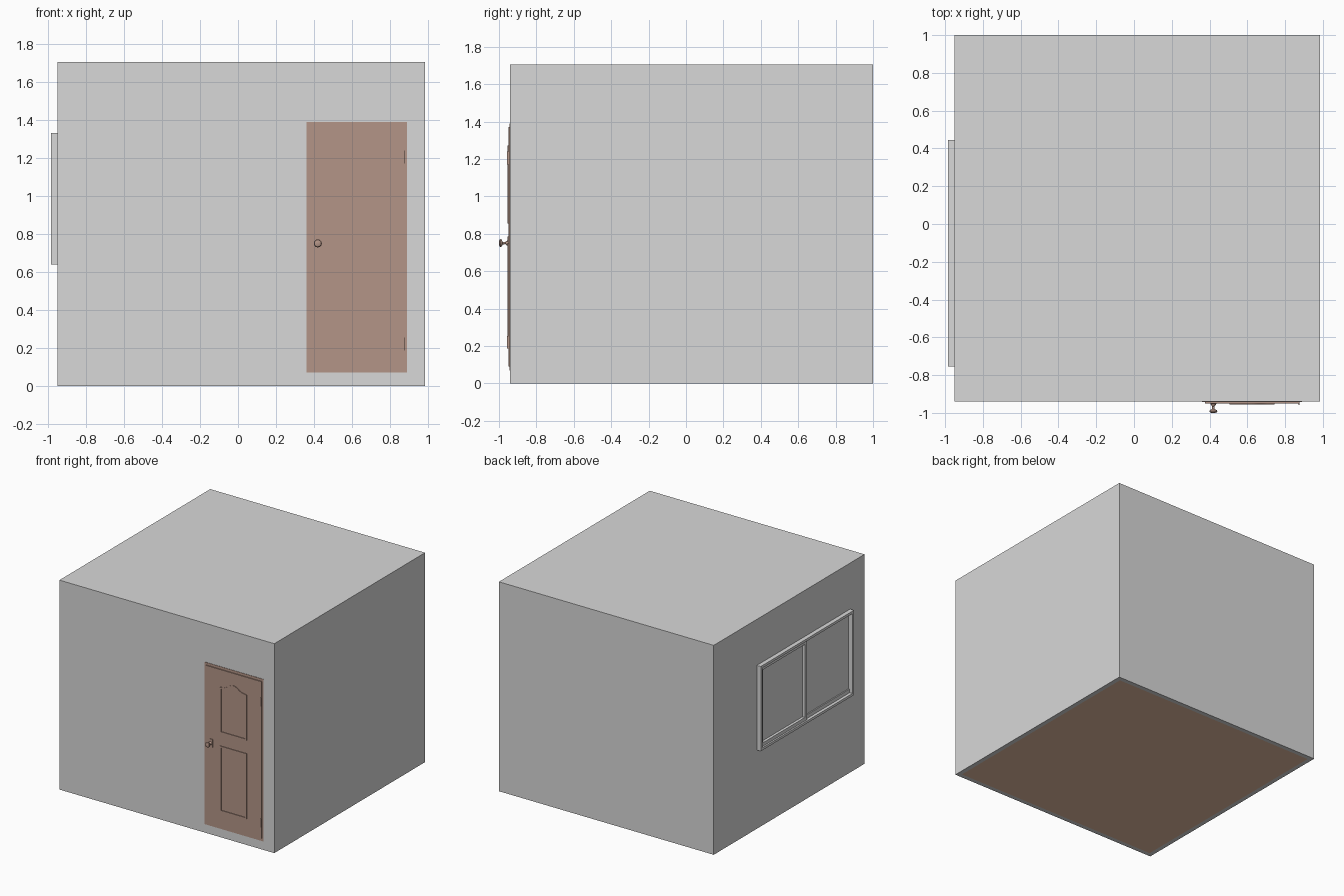
import bpy, bmesh, math
from mathutils import Matrix, Vector

if "Cube" in bpy.data.objects:
    bpy.data.objects.remove(bpy.data.objects["Cube"])


def material(name, r, g, b):
    m = bpy.data.materials.new(name)
    m.diffuse_color = (r, g, b, 1)
    m.use_nodes = True
    m.node_tree.nodes["Principled BSDF"].inputs["Base Color"].default_value = m.diffuse_color
    return m


GREY = material("wall grey", 0.69, 0.69, 0.69)
BROWN = material("wood brown", 0.455, 0.30, 0.242)
FLOOR = material("floor tan", 0.80, 0.52, 0.37)


def finish(name, bm, mats):
    bmesh.ops.recalc_face_normals(bm, faces=bm.faces)
    me = bpy.data.meshes.new(name)
    bm.to_mesh(me)
    bm.free()
    for m in mats:
        me.materials.append(m)
    ob = bpy.data.objects.new(name, me)
    bpy.context.collection.objects.link(ob)
    return ob


def add_box(bm, x, y, z):
    mat = Matrix.Translation((sum(x) / 2, sum(y) / 2, sum(z) / 2)) @ \
        Matrix.Diagonal((x[1] - x[0], y[1] - y[0], z[1] - z[0], 1))
    bmesh.ops.create_cube(bm, size=1, matrix=mat)


def box(name, x, y, z, mat):
    bm = bmesh.new()
    add_box(bm, x, y, z)
    return finish(name, bm, [mat])


def wall_frame(name, x, y, z, w, mat):
    """Rectangular frame lying on the left wall, bar width w."""
    bm = bmesh.new()
    for zz in ((z[0], z[0] + w), (z[1] - w, z[1])):
        add_box(bm, x, y, zz)
    for yy in ((y[0], y[0] + w), (y[1] - w, y[1])):
        add_box(bm, x, yy, (z[0] + w, z[1] - w))
    return finish(name, bm, [mat])


def moulding(name, pts, y0, y1, w, mat):
    """Closed mitred bead, width w, following an outline on the door face."""
    p = [Vector(q) for q in pts]
    n = len(p)
    bm = bmesh.new()
    rows = []
    for i in range(n):
        a = (p[i] - p[i - 1]).normalized()
        b = (p[(i + 1) % n] - p[i]).normalized()
        na, nb = Vector((-a.y, a.x)), Vector((-b.y, b.x))
        m = (na + nb) * (w / 2) / (1 + na.dot(nb))
        o, s = p[i] - m, p[i] + m
        rows.append([bm.verts.new((q.x, y, q.y))
                     for q, y in ((o, y0), (o, y1), (s, y1), (s, y0))])
    for i in range(n):
        a, b = rows[i - 1], rows[i]
        for k in range(4):
            j = (k + 1) % 4
            bm.faces.new((a[k], a[j], b[j], b[k]))
    finish(name, bm, [mat])


def lathe_y(name, profile, cx, cz, mat, n=20):
    """Turned part around an axis parallel to y; profile is (radius, y)."""
    bm = bmesh.new()
    rings = [[bm.verts.new((cx + r * math.cos(2 * math.pi * i / n), y,
                            cz + r * math.sin(2 * math.pi * i / n)))
              for i in range(n)] for r, y in profile]
    for a, b in zip(rings, rings[1:]):
        for i in range(n):
            j = (i + 1) % n
            bm.faces.new((a[i], a[j], b[j], b[i]))
    bm.faces.new(rings[0])
    bm.faces.new(rings[-1])
    ob = finish(name, bm, [mat])
    bpy.context.view_layer.objects.active = ob
    ob.select_set(True)
    bpy.ops.object.shade_smooth_by_angle(angle=math.radians(40))
    ob.select_set(False)


X0, X1, Y0, Y1, H = -0.95, 0.985, -0.94, 1.0, 1.705

# room block with the tan floor inset in its underside
bm = bmesh.new()
add_box(bm, (X0, X1), (Y0, Y1), (0, H))
bm.normal_update()
under = [f for f in bm.faces if f.normal.z < -0.9]
bmesh.ops.inset_region(bm, faces=under, thickness=0.05)
under[0].material_index = 1
finish("room", bm, [GREY, FLOOR])

# door frame and leaf
box("door_frame", (0.36, 0.89), (-0.943, Y0), (0.07, 1.39), BROWN)
box("door_leaf", (0.375, 0.875), (-0.95, Y0), (0.09, 1.37), BROWN)

# panel mouldings: plain below, arched above
L, R = 0.511, 0.739
moulding("lower_panel_moulding", [(L, 0.222), (R, 0.222), (R, 0.744), (L, 0.744)],
         -0.946, -0.955, 0.012, BROWN)
arch = [(0.625 + 0.085 * t, 1.228 + 0.019 * (1 + math.cos(math.pi * t)))
        for t in [1 - i / 8 for i in range(17)]]
moulding("upper_panel_moulding", [(L, 0.862), (R, 0.862), (R, 1.222)] + arch + [(L, 1.222)],
         -0.946, -0.955, 0.012, BROWN)

# hinges
for nm, z in (("lower", 0.22), ("upper", 1.205)):
    box(nm + "_hinge", (0.87, 0.877), (-0.957, Y0), (z - 0.034, z + 0.034), BROWN)

# knob with its back plate
box("knob_plate", (0.405, 0.438), (-0.954, Y0), (0.716, 0.784), BROWN)
lathe_y("door_knob", [(0.016, -0.945), (0.013, -0.957), (0.006, -0.966), (0.007, -0.98),
                      (0.018, -0.985), (0.021, -0.991), (0.018, -0.997), (0.01, -1.0)],
        0.42, 0.75, BROWN)

# sliding window on the left wall: outer frame, near sash, far sash sill rail
wall_frame("window_frame", (-0.985, X0), (-0.755, 0.445), (0.64, 1.33), 0.02, GREY)
wall_frame("near_sash", (-0.972, X0), (-0.17, 0.425), (0.66, 1.31), 0.028, GREY)
box("far_sash_rail", (-0.96, X0), (-0.735, -0.17), (0.66, 0.69), GREY)
